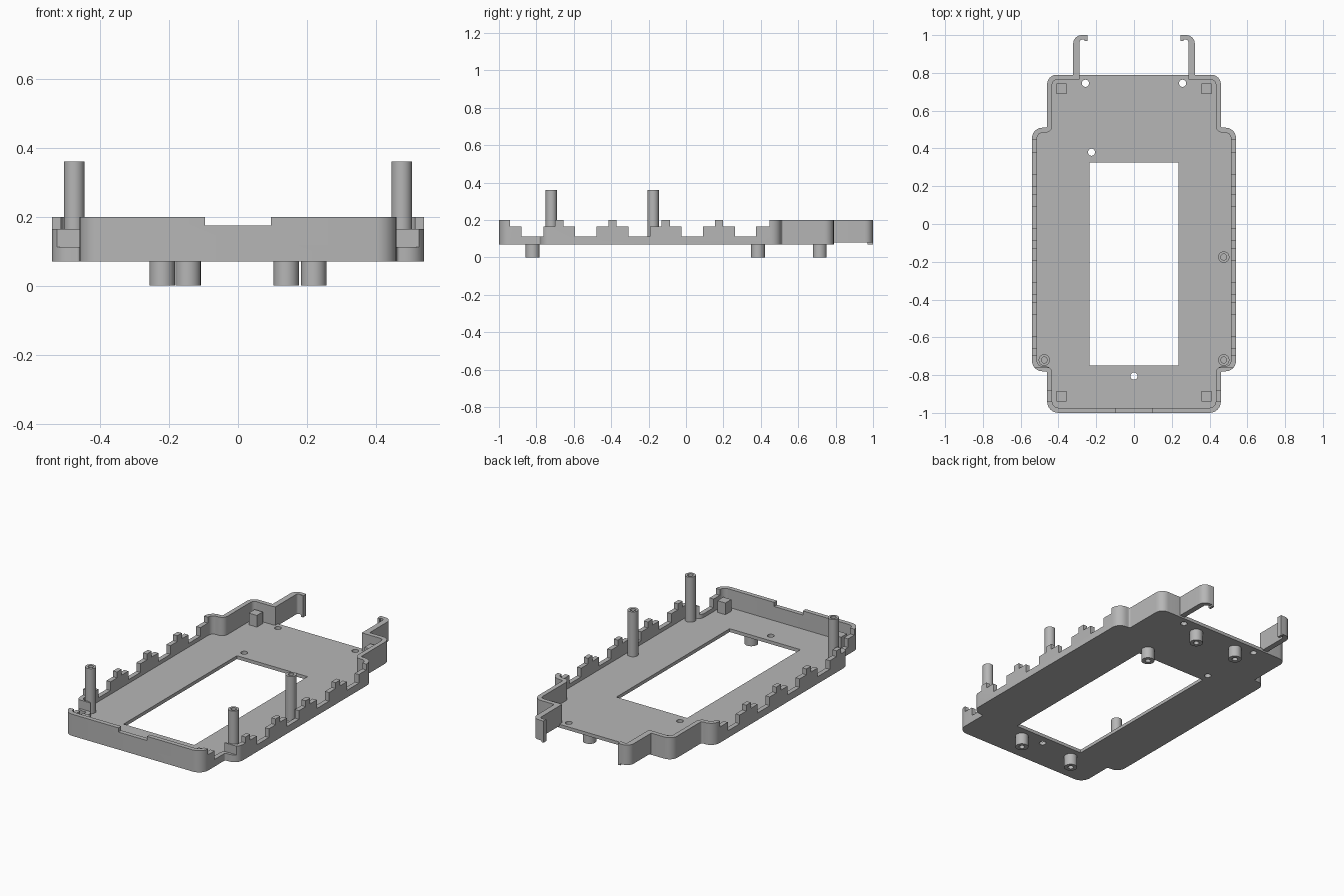
import bpy, bmesh, math
from mathutils import Vector

cube = bpy.data.objects.get("Cube")
if cube:
    bpy.data.objects.remove(cube)

grey = bpy.data.materials.new("plain grey")
grey.use_nodes = True
grey.diffuse_color = (0.47, 0.47, 0.47, 1)
grey.node_tree.nodes["Principled BSDF"].inputs["Base Color"].default_value = (0.47, 0.47, 0.47, 1)

FLOOR_Z, TRAY_Z, RIM_Z = 0.07, 0.09, 0.2


def make(name, bm):
    bmesh.ops.recalc_face_normals(bm, faces=bm.faces)
    mesh = bpy.data.meshes.new(name)
    bm.to_mesh(mesh)
    bm.free()
    mesh.materials.append(grey)
    ob = bpy.data.objects.new(name, mesh)
    bpy.context.collection.objects.link(ob)
    return ob


def rounded(corners, steps=6):
    """Replace each (x, y, radius) corner by a quadrant arc."""
    out = []
    for i, (x, y, r) in enumerate(corners):
        p = Vector((x, y))
        if r <= 0:
            out.append(p)
            continue
        a = (Vector(corners[i - 1][:2]) - p).normalized() * r
        b = (Vector(corners[(i + 1) % len(corners)][:2]) - p).normalized() * r
        for k in range(steps + 1):
            t = k / steps * math.pi / 2
            out.append(p + a * (1 - math.sin(t)) + b * (1 - math.cos(t)))
    return out


def prism(name, points, lo, hi, along_x=False):
    bm = bmesh.new()
    place = (lambda p: (lo, p[0], p[1])) if along_x else (lambda p: (p[0], p[1], lo))
    face = bm.faces.new([bm.verts.new(place(p)) for p in points])
    ext = bmesh.ops.extrude_face_region(bm, geom=[face])
    move = Vector((hi - lo, 0, 0)) if along_x else Vector((0, 0, hi - lo))
    bmesh.ops.translate(bm, vec=move, verts=[v for v in ext["geom"] if isinstance(v, bmesh.types.BMVert)])
    return make(name, bm)


def box(name, x0, x1, y0, y1, z0, z1):
    return prism(name, [(x0, y0), (x1, y0), (x1, y1), (x0, y1)], z0, z1)


def disc(x, y, r, n=24):
    return [(x + r * math.cos(2 * math.pi * k / n), y + r * math.sin(2 * math.pi * k / n)) for k in range(n)]


def smooth(ob):
    bpy.ops.object.select_all(action="DESELECT")
    bpy.context.view_layer.objects.active = ob
    ob.select_set(True)
    bpy.ops.object.shade_smooth_by_angle(angle=math.radians(30))


def cut(ob, cutter):
    cutter.hide_render = True
    mod = ob.modifiers.new("cut", "BOOLEAN")
    mod.operation, mod.solver, mod.object = "DIFFERENCE", "EXACT", cutter
    bpy.context.view_layer.objects.active = ob
    bpy.ops.object.modifier_apply(modifier=mod.name)
    bpy.data.objects.remove(cutter)


def outline(t):
    """Stepped plan of the tray, moved inwards by t."""
    half = [(0.46, -1, 0.06), (0.46, -0.78, -0.01), (0.54, -0.78, 0.055),
            (0.54, 0.51, 0.055), (0.46, 0.51, -0.01), (0.46, 0.79, 0.05)]
    pts = [(x - t, y + t if y < 0 else y - t, r - t if r > 0 else t - r) for x, y, r in half]
    return rounded(pts + [(-x, y, r) for x, y, r in reversed(pts)])


def tube(name, x, y, z_base, z_open, r, bore, depth):
    """Round post, open at z_open with a blind bore."""
    d = math.copysign(depth, z_open - z_base)
    profile = [(0, z_base), (r, z_base), (r, z_open), (bore, z_open), (bore, z_open - d), (0, z_open - d)]
    bm = bmesh.new()
    vs = [bm.verts.new((a, 0, z)) for a, z in profile]
    es = [bm.edges.new(pair) for pair in zip(vs, vs[1:])]
    bmesh.ops.spin(bm, geom=vs + es, cent=(0, 0, 0), axis=(0, 0, 1), angle=2 * math.pi, steps=28)
    bmesh.ops.remove_doubles(bm, verts=bm.verts, dist=1e-4)
    bmesh.ops.translate(bm, vec=(x, y, 0), verts=bm.verts)
    smooth(make(name, bm))


# Tray with rim, hollowed from above
tray = prism("tray", outline(0), FLOOR_Z, RIM_Z)
cut(tray, prism("cavity", outline(0.027), TRAY_Z, 0.4))

# Stepped teeth along both side rims
low, mid = 0.113, 0.165
steps = [(-0.94, 0.5), (-0.94, mid), (-0.88, mid), (-0.88, low)]
for k in range(4):
    c = -0.678 + 0.285 * k
    steps += [(c - 0.085, low), (c - 0.085, mid), (c - 0.022, mid), (c - 0.022, 0.25),
              (c + 0.022, 0.25), (c + 0.022, mid), (c + 0.085, mid), (c + 0.085, low)]
steps += [(0.375, low), (0.375, mid), (0.447, mid), (0.447, 0.5)]
cut(tray, prism("rim_steps", steps, -0.7, 0.7, along_x=True))

# Window, front notch, open back and screw holes
cut(tray, box("window", -0.235, 0.235, -0.75, 0.325, -0.1, 0.5))
cut(tray, box("front_notch", -0.095, 0.095, -1.1, -0.9, 0.175, 0.5))
cut(tray, box("back_opening", -0.3, 0.3, 0.7, 0.9, TRAY_Z, 0.5))
for x, y in [(-0.257, 0.745), (0.257, 0.745), (-0.225, 0.38), (0, -0.805)]:
    cut(tray, prism("screw_hole", disc(x, y, 0.019), -0.1, 0.5))
smooth(tray)

# Tall posts above and short feet below
for i, (x, y) in enumerate([(-0.475, -0.72), (0.475, -0.72), (0.475, -0.175)]):
    tube(f"post_{i + 1}", x, y, FLOOR_Z + 0.005, 0.36, 0.03, 0.016, 0.1)
for i, (x, y) in enumerate([(0.14, -0.82), (-0.22, -0.82), (0.22, 0.385), (0.14, 0.715), (-0.145, 0.715)]):
    tube(f"foot_{i + 1}", x, y, FLOOR_Z + 0.005, 0, 0.037, 0.016, 0.05)

for side, s in (("left", 1), ("right", -1)):
    # Corner blocks
    for end, y in (("front", -0.912), ("back", 0.717)):
        x = s * 0.384
        box(f"{end}_{side}_block", x - 0.027, x + 0.027, y - 0.028, y + 0.028, TRAY_Z - 0.005, 0.16)
    # Hooked clip arm at the back
    arm = rounded([(s * 0.322, 0.765, 0), (s * 0.322, 1, 0.045), (s * 0.247, 1, 0),
                   (s * 0.247, 0.976, 0), (s * 0.288, 0.976, 0.015), (s * 0.288, 0.765, 0)])
    smooth(prism(f"{side}_clip_arm", arm, 0.08, RIM_Z))
    box(f"{side}_clip_tip", s * 0.247, s * 0.262, 0.97, 0.999, FLOOR_Z, RIM_Z - 0.001)
